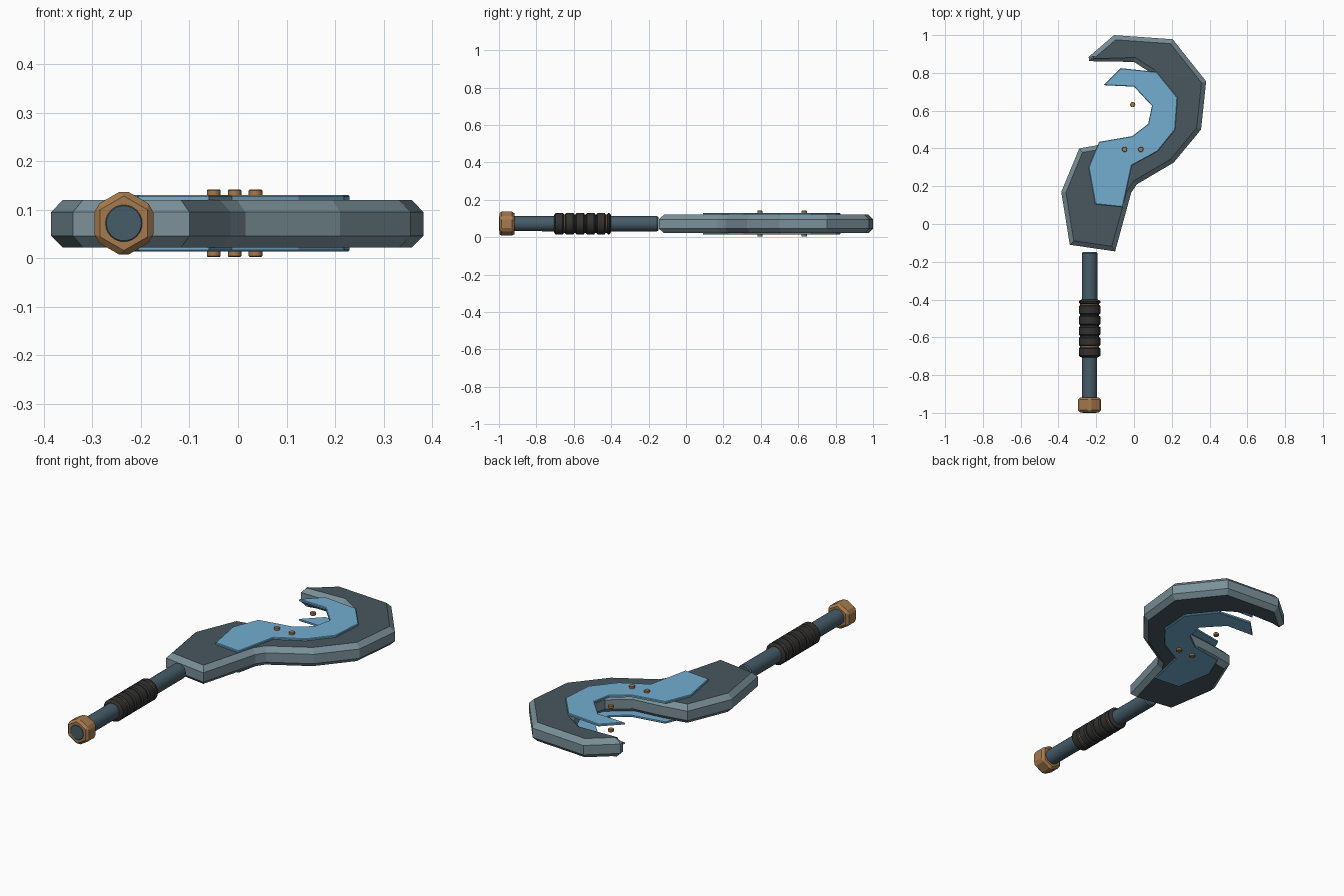
import bpy, bmesh, math
from mathutils import Vector, Matrix

cube = bpy.data.objects.get("Cube")
if cube:
    bpy.data.objects.remove(cube, do_unlink=True)

MID_Z = 0.072        # centre plane of the tool
HANDLE_X = -0.235    # handle axis


def material(name, rgb):
    lin = [(c / 255 / 12.92) if c < 11 else ((c / 255 + 0.055) / 1.055) ** 2.4 for c in rgb]
    m = bpy.data.materials.new(name)
    m.use_nodes = True
    m.diffuse_color = (*lin, 1)
    m.node_tree.nodes["Principled BSDF"].inputs["Base Color"].default_value = (*lin, 1)
    return m


DARK = material("dark steel", (72, 87, 95))
EDGE = material("pale edge steel", (122, 144, 152))
BLUE = material("blue plate", (115, 174, 208))
SHAFT = material("handle steel", (70, 92, 104))
COPPER = material("copper", (166, 122, 78))
RUBBER = material("black rubber", (50, 49, 48))


def finish(bm, name, mats, smooth=False):
    bmesh.ops.recalc_face_normals(bm, faces=bm.faces[:])
    mesh = bpy.data.meshes.new(name)
    bm.to_mesh(mesh)
    bm.free()
    ob = bpy.data.objects.new(name, mesh)
    bpy.context.collection.objects.link(ob)
    for m in mats:
        mesh.materials.append(m)
    if smooth:
        bpy.ops.object.select_all(action='DESELECT')
        ob.select_set(True)
        bpy.context.view_layer.objects.active = ob
        bpy.ops.object.shade_smooth_by_angle(angle=math.radians(35))
    return ob


def inset(pts, d):
    """Mitred inward offset of a clockwise outline."""
    out = []
    for i, p in enumerate(pts):
        a = (p - pts[i - 1]).normalized()
        b = (pts[(i + 1) % len(pts)] - p).normalized()
        na, nb = Vector((a.y, -a.x)), Vector((b.y, -b.x))
        out.append(p + (na + nb) * d / (1 + na.dot(nb)))
    return out


def slab(name, outline, levels, mats):
    """Stack of outlines; levels are (height, inset); caps use slot 0, sides the last slot."""
    pts = [Vector(p) for p in outline]
    bm = bmesh.new()
    rings = [[bm.verts.new((p.x, p.y, z)) for p in inset(pts, d)] for z, d in levels]
    n = len(pts)
    for lo, hi in zip(rings, rings[1:]):
        for i in range(n):
            j = (i + 1) % n
            bm.faces.new((lo[i], lo[j], hi[j], hi[i])).material_index = len(mats) - 1
    caps = [bm.faces.new(rings[0]), bm.faces.new(rings[-1])]
    bmesh.ops.recalc_face_normals(bm, faces=bm.faces[:])
    bmesh.ops.triangulate(bm, faces=caps)
    return finish(bm, name, mats)


def lathe(name, profile, mats, sides=24, rule=None):
    """Turn (y, radius) points about the handle axis."""
    bm = bmesh.new()
    rings = []
    for y, r in profile:
        ring = []
        for k in range(sides):
            t = math.tau * k / sides
            ring.append(bm.verts.new((HANDLE_X + r * math.cos(t), y, MID_Z + r * math.sin(t))))
        rings.append(ring)
    for lo, hi in zip(rings, rings[1:]):
        for i in range(sides):
            j = (i + 1) % sides
            f = bm.faces.new((lo[i], lo[j], hi[j], hi[i]))
            if rule:
                f.material_index = rule(f.calc_center_median().y)
    bm.faces.new(rings[0])
    bm.faces.new(rings[-1])
    return finish(bm, name, mats, smooth=True)


# Hooked head with chamfered rim, outline runs clockwise
head = [(-0.24, 0.885), (-0.105, 1.0), (0.205, 0.978), (0.382, 0.755), (0.355, 0.50),
        (0.21, 0.325), (0.015, 0.21), (-0.015, 0.165), (-0.10, -0.145), (-0.34, -0.11),
        (-0.385, 0.17), (-0.29, 0.40), (-0.15, 0.425), (0.0, 0.44), (0.105, 0.52),
        (0.145, 0.66), (0.09, 0.80), (0.0, 0.858), (-0.238, 0.862)]
slab("hook_head", head, [(0.022, 0.024), (0.046, 0), (0.095, 0), (0.12, 0.024)], [DARK, EDGE])

# Thin hooked plates on both faces of the head
plate = [(-0.16, 0.735), (-0.07, 0.825), (0.12, 0.805), (0.23, 0.67), (0.218, 0.50),
         (0.125, 0.385), (-0.012, 0.31), (-0.06, 0.09), (-0.205, 0.105), (-0.24, 0.30),
         (-0.185, 0.435), (-0.01, 0.465), (0.075, 0.53), (0.095, 0.625), (0.0, 0.727)]
slab("top_plate", plate, [(0.119, 0), (0.127, 0), (0.13, 0.003)], [BLUE])
slab("bottom_plate", plate, [(0.014, 0.003), (0.017, 0), (0.025, 0)], [BLUE])

# Rivet heads, three on each face
for side, z in (("top", 0.134), ("bottom", 0.01)):
    for i, (x, y) in enumerate([(-0.05, 0.395), (0.036, 0.395), (-0.007, 0.632)]):
        bm = bmesh.new()
        bmesh.ops.create_cone(bm, cap_ends=True, segments=12, radius1=0.014, radius2=0.014,
                              depth=0.015, matrix=Matrix.Translation((x, y, z)))
        rims = [e for e in bm.edges if abs(e.verts[0].co.z - e.verts[1].co.z) < 0.001]
        bmesh.ops.bevel(bm, geom=rims, offset=0.002, segments=1, affect='EDGES')
        finish(bm, f"{side}_rivet_{i + 1}", [COPPER], smooth=True)

# Handle rod
lathe("handle_rod", [(-0.995, 0.034), (-0.989, 0.04), (-0.155, 0.041), (-0.148, 0.035)], [SHAFT])

# Ribbed grip with a copper ring in the first and last groove
start, pitch, ribs = -0.706, 0.056, 5
edges = [start + pitch * i for i in range(ribs + 1)] + [-0.4]
profile = [(start, 0.042)]
for a, b in zip(edges, edges[1:]):
    profile += [(a + 0.003, 0.05), (a + 0.009, 0.057), (b - 0.009, 0.057), (b - 0.003, 0.05)]
profile.append((edges[-1], 0.042))
copper_y = (edges[1], edges[ribs])
lathe("grip", profile, [RUBBER, COPPER],
      rule=lambda y: int(any(abs(y - c) < 0.002 for c in copper_y)))

# Hexagonal end nut with chamfered edges
bm = bmesh.new()
bmesh.ops.create_cone(bm, cap_ends=True, segments=6, radius1=0.07, radius2=0.07, depth=0.08)
bmesh.ops.bevel(bm, geom=bm.edges[:], offset=0.012, segments=1, affect='EDGES')
bmesh.ops.rotate(bm, verts=bm.verts[:], matrix=Matrix.Rotation(math.pi / 2, 3, 'X'))
tops = max(bm.verts, key=lambda v: abs(v.co.z)).co.z
wide = max(v.co.x for v in bm.verts)
if wide > abs(tops):   # stand a corner upright
    bmesh.ops.rotate(bm, verts=bm.verts[:], matrix=Matrix.Rotation(math.pi / 6, 3, 'Y'))
bmesh.ops.translate(bm, verts=bm.verts[:], vec=(HANDLE_X, -0.958, MID_Z))
finish(bm, "end_nut", [COPPER])

# Shallow disc showing the rod end in the nut
lathe("rod_end", [(-1.0, 0.036), (-0.996, 0.04), (-0.98, 0.04)], [SHAFT])
